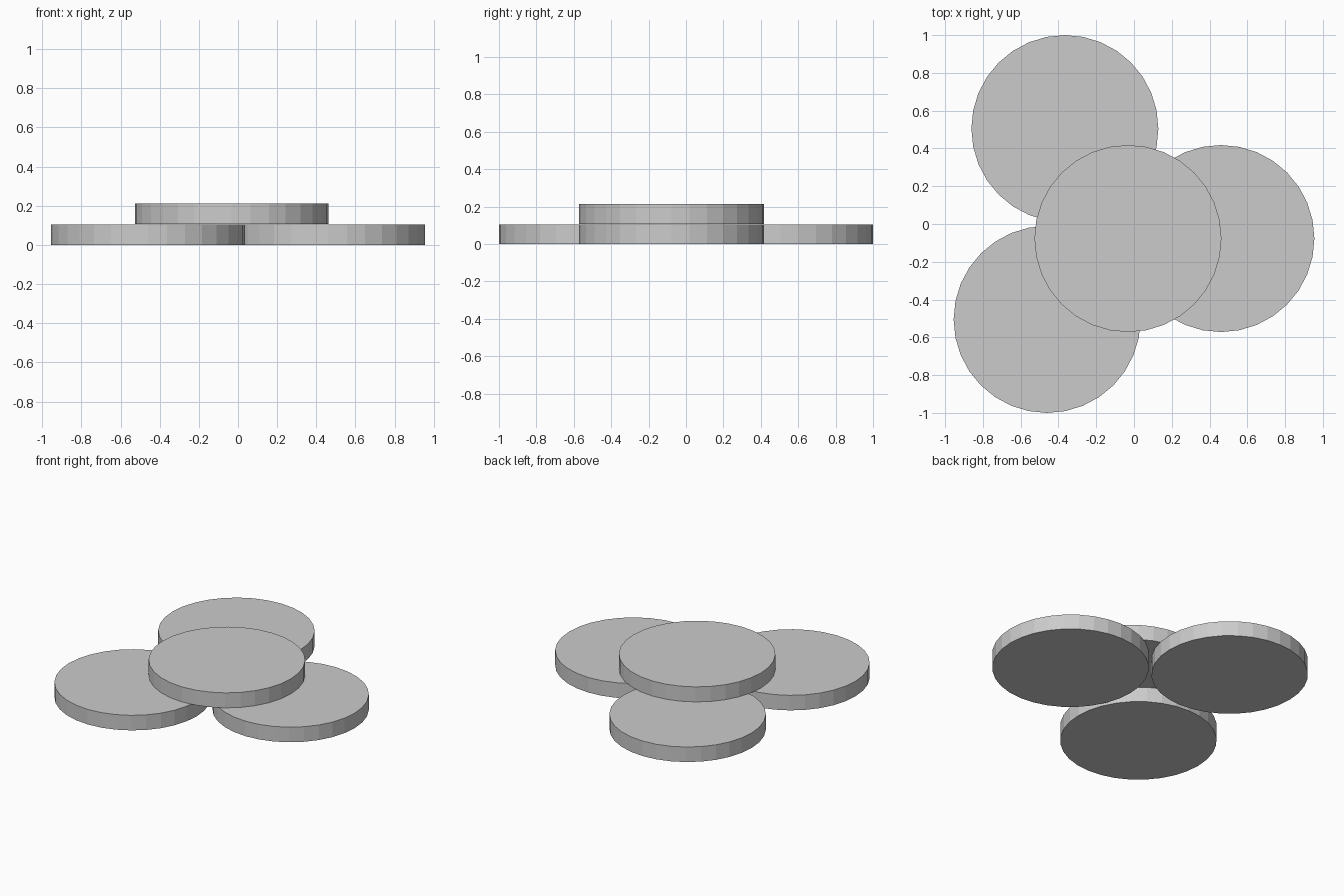
import bpy

if "Cube" in bpy.data.objects:
    bpy.data.objects.remove(bpy.data.objects["Cube"])

RADIUS = 0.495
THICK = 0.105
GAP = 0.003


def disc(name, x, y, base):
    # Flat-faced 32-sided disc resting on the given height
    bpy.ops.mesh.primitive_cylinder_add(
        vertices=32, radius=RADIUS, depth=THICK,
        location=(x, y, base + THICK / 2))
    bpy.context.object.name = name


# Three discs on the ground
disc("back_left_disc", -0.366, 0.505, 0)
disc("front_left_disc", -0.46, -0.505, 0)
disc("right_disc", 0.46, -0.077, 0)

# One disc stacked across all three
disc("top_disc", -0.032, -0.077, THICK + GAP)
